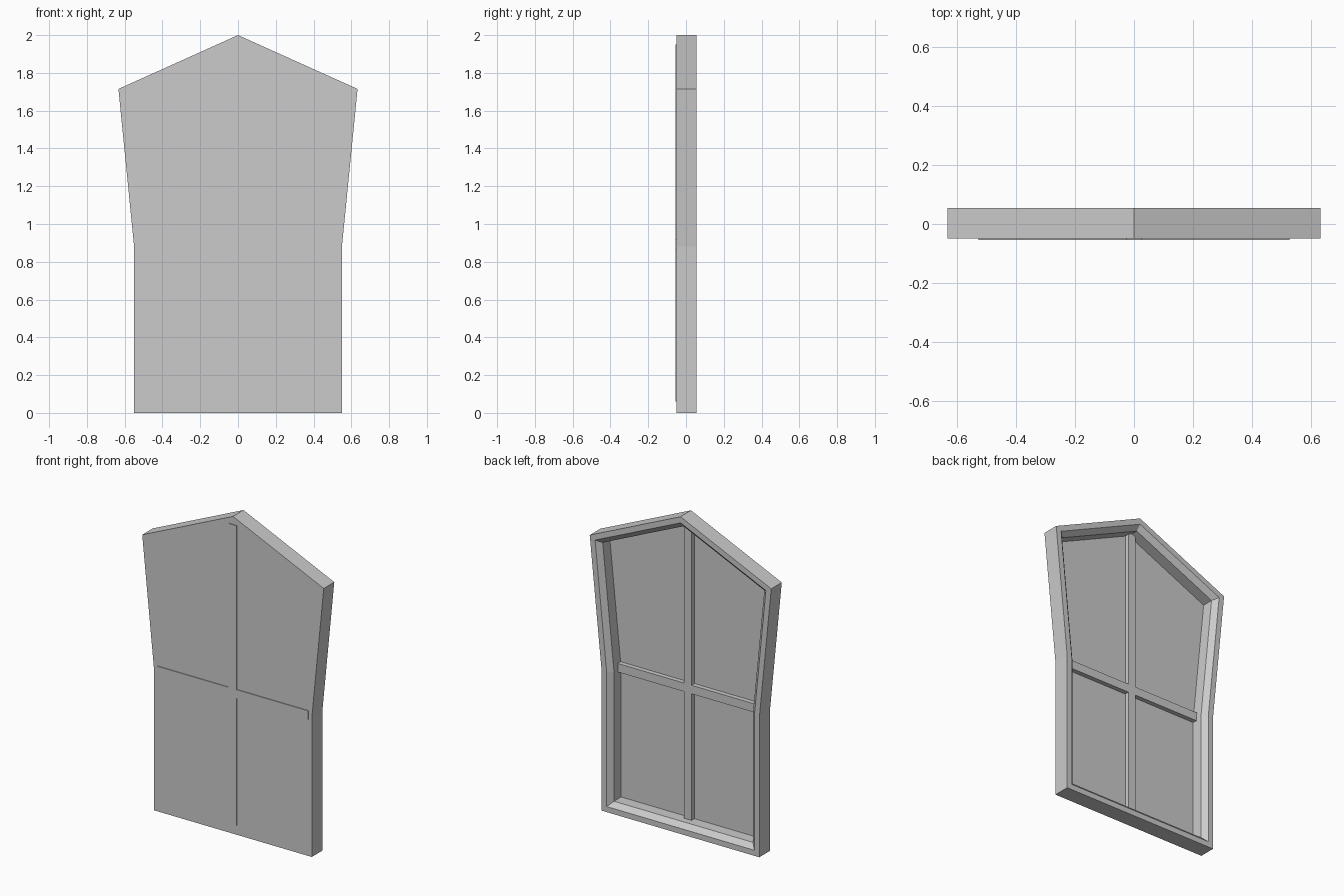
import bpy, bmesh
from mathutils import Vector

if "Cube" in bpy.data.objects:
    bpy.data.objects.remove(bpy.data.objects["Cube"])

# Window outline in (x, z), counter-clockwise seen from the front
half = [(0.55, 0.0), (0.55, 0.88), (0.633, 1.715)]
outline = [Vector(p) for p in half + [(0.0, 2.0)] + [(-x, z) for x, z in reversed(half)]]


def inset(points, width):
    """Move every edge inwards by width, with mitred corners."""
    result = []
    for i, p in enumerate(points):
        a = (p - points[i - 1]).normalized()
        b = (points[(i + 1) % len(points)] - p).normalized()
        n1, n2 = Vector((-a.y, a.x)), Vector((-b.y, b.x))
        result.append(p + (n1 + n2) * width / (1 + n1.dot(n2)))
    return result


def build(name, loops):
    """Skin a closed solid through a series of (points, y) loops."""
    bm = bmesh.new()
    rings = [[bm.verts.new((p[0], y, p[1])) for p in pts] for pts, y in loops]
    for r, s in zip(rings, rings[1:]):
        for i in range(len(r)):
            j = (i + 1) % len(r)
            bm.faces.new((r[i], r[j], s[j], s[i]))
    bm.faces.new(rings[0])
    bm.faces.new(rings[-1])
    bmesh.ops.recalc_face_normals(bm, faces=bm.faces)
    mesh = bpy.data.meshes.new(name)
    bm.to_mesh(mesh)
    bm.free()
    obj = bpy.data.objects.new(name, mesh)
    bpy.context.collection.objects.link(obj)
    return obj


# Frame and pane: flat front, chamfered rim and recessed pane at the back
build("window_frame", [
    (outline, -0.05),
    (outline, 0.055),
    (inset(outline, 0.035), 0.055),
    (inset(outline, 0.065), 0.025),
    (inset(outline, 0.065), -0.046),
])

# Cross-shaped glazing bars running through the pane
w, reach = 0.027, 0.528
z0, z1, low, high = 0.863, 0.917, 0.06, 1.95
right = [(w, low), (w, z0), (reach, z0), (reach, z1), (w, z1), (w, high)]
cross = right + [(-x, z) for x, z in reversed(right)]
build("glazing_bars", [(cross, -0.055), (cross, -0.017)])
